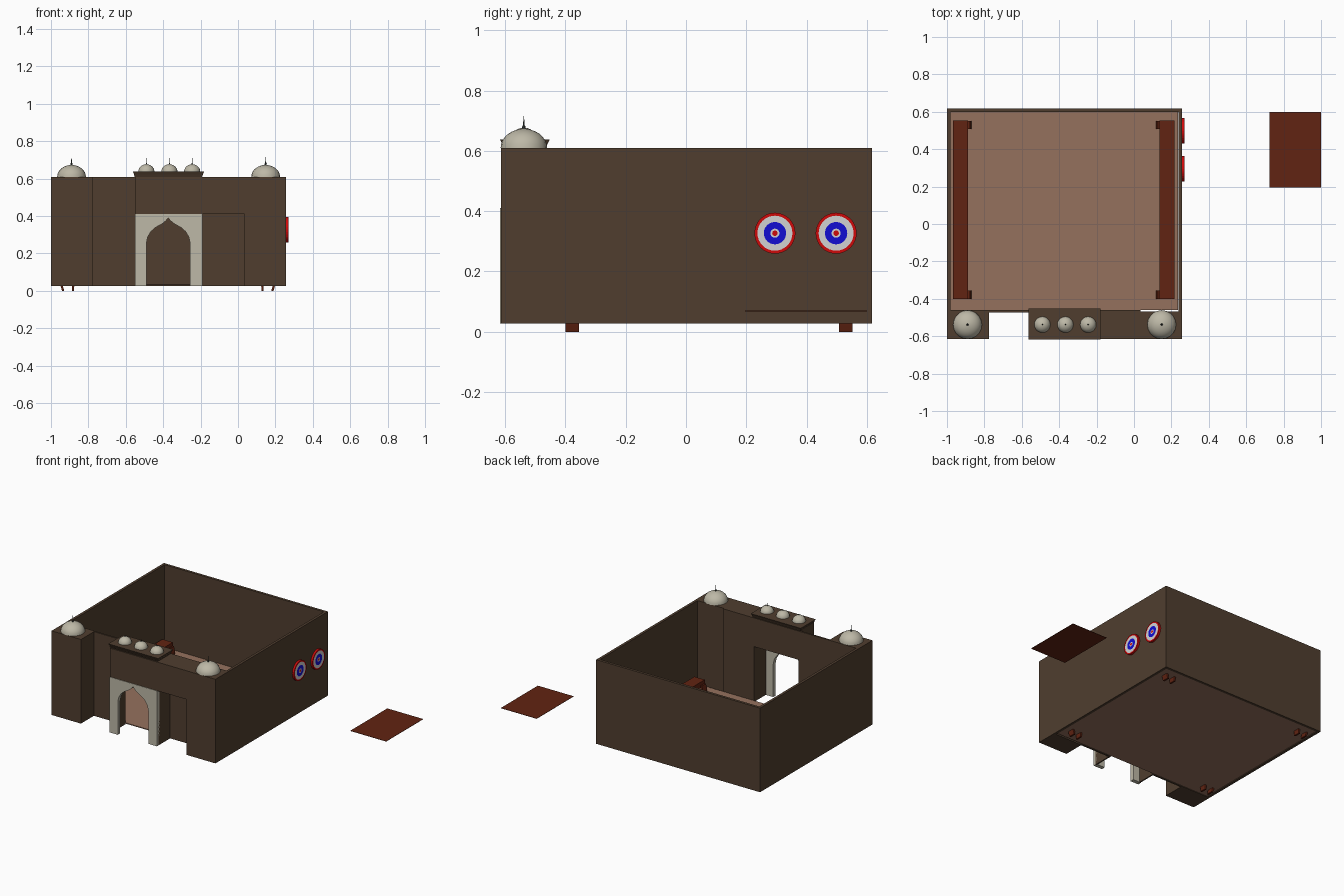
import bpy, bmesh, math

if "Cube" in bpy.data.objects:
    bpy.data.objects.remove(bpy.data.objects["Cube"])


def mat(name, r, g, b):
    m = bpy.data.materials.new(name)
    m.diffuse_color = (r, g, b, 1)
    m.use_nodes = True
    m.node_tree.nodes["Principled BSDF"].inputs["Base Color"].default_value = m.diffuse_color
    return m


BROWN = mat("brown_wall", .080, .048, .028)
STONE = mat("pale_stone", .51, .48, .385)
FLOOR = mat("clay_floor", .30, .165, .11)
WOOD = mat("red_wood", .12, .017, .006)
METAL = mat("dark_metal", .04, .05, .045)
RED = mat("target_red", .62, .003, .003)
WHITE = mat("target_white", .65, .65, .65)
BLUE = mat("target_blue", .006, .004, .65)

CX, CY = -0.3715, 0.0        # building centre line
Z0, Z1 = 0.027, 0.61         # wall bottom and top
DOME_Y = -0.538


def finish(name, bm, mats, smooth=False):
    bmesh.ops.recalc_face_normals(bm, faces=bm.faces[:])
    me = bpy.data.meshes.new(name)
    bm.to_mesh(me)
    bm.free()
    ob = bpy.data.objects.new(name, me)
    bpy.context.collection.objects.link(ob)
    for m in mats:
        me.materials.append(m)
    if smooth:
        bpy.ops.object.select_all(action='DESELECT')
        ob.select_set(True)
        bpy.context.view_layer.objects.active = ob
        bpy.ops.object.shade_smooth_by_angle(angle=math.radians(35))
    return ob


def box(name, x, y, z, m, flare=0.0):
    """Box from ranges; flare widens the top."""
    bm = bmesh.new()
    vs = [bm.verts.new((x[i] + (2 * i - 1) * flare * k, y[j] + (2 * j - 1) * flare * k, z[k]))
          for k in (0, 1) for i, j in ((0, 0), (1, 0), (1, 1), (0, 1))]
    bm.faces.new(vs[:4])
    bm.faces.new(vs[4:])
    for i in range(4):
        j = (i + 1) % 4
        bm.faces.new((vs[i], vs[j], vs[j + 4], vs[i + 4]))
    return finish(name, bm, [m])


def prism(name, pts, y0, y1, m):
    """Outline in x and z, extruded along y."""
    bm = bmesh.new()
    f = bm.faces.new([bm.verts.new((x, y0, z)) for x, z in pts])
    r = bmesh.ops.extrude_face_region(bm, geom=[f])
    bmesh.ops.translate(bm, vec=(0, y1 - y0, 0),
                        verts=[v for v in r["geom"] if isinstance(v, bmesh.types.BMVert)])
    return finish(name, bm, [m])


def lathe(name, prof, place, mats, n=24, bands=None, smooth=True):
    """Profile of (radius, height) turned about an axis; bands gives a material per step."""
    bm = bmesh.new()
    rings = [[bm.verts.new(place(r * math.cos(2 * math.pi * i / n),
                                 r * math.sin(2 * math.pi * i / n), h)) for i in range(n)]
             for r, h in prof]
    for k in range(len(rings) - 1):
        for i in range(n):
            j = (i + 1) % n
            f = bm.faces.new((rings[k][i], rings[k][j], rings[k + 1][j], rings[k + 1][i]))
            f.material_index = bands[k] if bands else 0
    bm.faces.new(rings[0])
    f = bm.faces.new(rings[-1])
    f.material_index = bands[-1] if bands else 0
    return finish(name, bm, mats, smooth)


# enclosing walls
T = 0.018
box("left_wall", (-1, -1 + T), (-.47, .617), (Z0, Z1), BROWN)
box("right_wall", (.257 - T, .257), (-.475, .617), (Z0, Z1), BROWN)
box("back_wall", (-1 + T, .257 - T), (.617 - T, .617), (Z0, Z1), BROWN)

# floor slab
box("floor", (-.98, .236), (-.46, .60), (.031, .037), FLOOR)

# front pillars, recessed walls and porch
box("left_pillar", (-1, -.775), (-.614, -.46), (Z0, Z1), BROWN)
box("right_pillar", (.035, .257), (-.614, -.468), (Z0, Z1), BROWN)
box("porch_lintel", (-.55, .035), (-.614, -.46), (.411, Z1), BROWN)
box("front_wall_left", (-.775, -.55), (-.472, -.46), (Z0, Z1), BROWN)
box("front_wall_right", (-.19, .035), (-.472, -.46), (Z0, .411), BROWN)
for side, x in (("left", -.549), ("right", -.199)):
    box(f"porch_side_{side}", (x, x + .009), (-.60, -.46), (Z0, .411), BROWN)

# pale pointed-arch panel
ax = -.373
half = [(.117, Z0), (.117, .255), (.110, .288), (.092, .318), (.068, .339), (.035, .357), (.012, .375)]
outline = [(-.552, Z0), (-.552, .411), (-.19, .411), (-.19, Z0)]
outline += [(ax + x, z) for x, z in half] + [(ax, .391)] + [(ax - x, z) for x, z in reversed(half)]
prism("arch_panel", outline, -.617, -.59, STONE)

# flared cornice over the arch
box("cornice", (-.552, -.192), (-.607, -.465), (Z1, .622), BROWN, .005)
box("cornice_cap", (-.555, -.188), (-.609, -.46), (.622, .638), BROWN, .008)


# domes with spikes
def dome(name, x, z, r, h, tip):
    def place(a, b, c):
        return (x + a, DOME_Y + b, z + c)
    prof = [(r * math.cos(t), h * math.sin(t)) for t in [math.radians(d) for d in range(0, 84, 12)]]
    prof += [(r * .05, h * 1.02)]
    lathe(name, prof, place, [STONE], 20)
    s = r * .06
    lathe(name + "_spike", [(s, h * .97), (s * 1.3, h * 1.1), (s * .6, h * 1.2), (.0006, tip)],
          place, [METAL], 8)


for side, x in (("left", -.890), ("right", .148)):
    dome(f"{side}_dome", x, Z1, .077, .063, .105)
for i, x in enumerate((-.490, -.367, -.245)):
    dome(f"small_dome_{i + 1}", x, .638, .043, .039, .072)

# benches along both side walls, mirrored about the building centre
for side, s in (("left", 1), ("right", -1)):
    def mx(x):
        return x if s == 1 else -.751 - x
    xs = sorted((mx(-.967), mx(-.887)))
    box(f"{side}_bench_seat", xs, (-.40, .553), (.075, .115), WOOD)
    for end, y in (("front", -.40), ("back", .507)):
        for part, x, lean in (("outer", -.935, -.012), ("inner", -.882, .006)):
            pts = [(x - .006, 0), (x + .006, 0), (x + .004 + lean * .3, .02),
                   (x + .008 + lean, .055), (x + .004, .09), (x - .012, .09),
                   (x - .008 + lean, .055), (x - .008 + lean * .3, .02)]
            prism(f"{side}_bench_{end}_{part}_leg", [(mx(a), b) for a, b in pts], y, y + .045, WOOD)

# round targets on the right wall
for i, y in enumerate((.295, .498)):
    lathe(f"target_{i + 1}", [(.068, 0), (.068, .014), (.058, .014), (.037, .014), (.015, .014), (.009, .014)],
          lambda a, b, c, y=y: (.257 + c, y + a, .327 + b), [RED, WHITE, BLUE], 32,
          [0, 0, 1, 2, 1, 0], False)

# loose flat board beside the building
box("flat_board", (.725, 1.0), (.195, .60), (.068, .070), WOOD)
